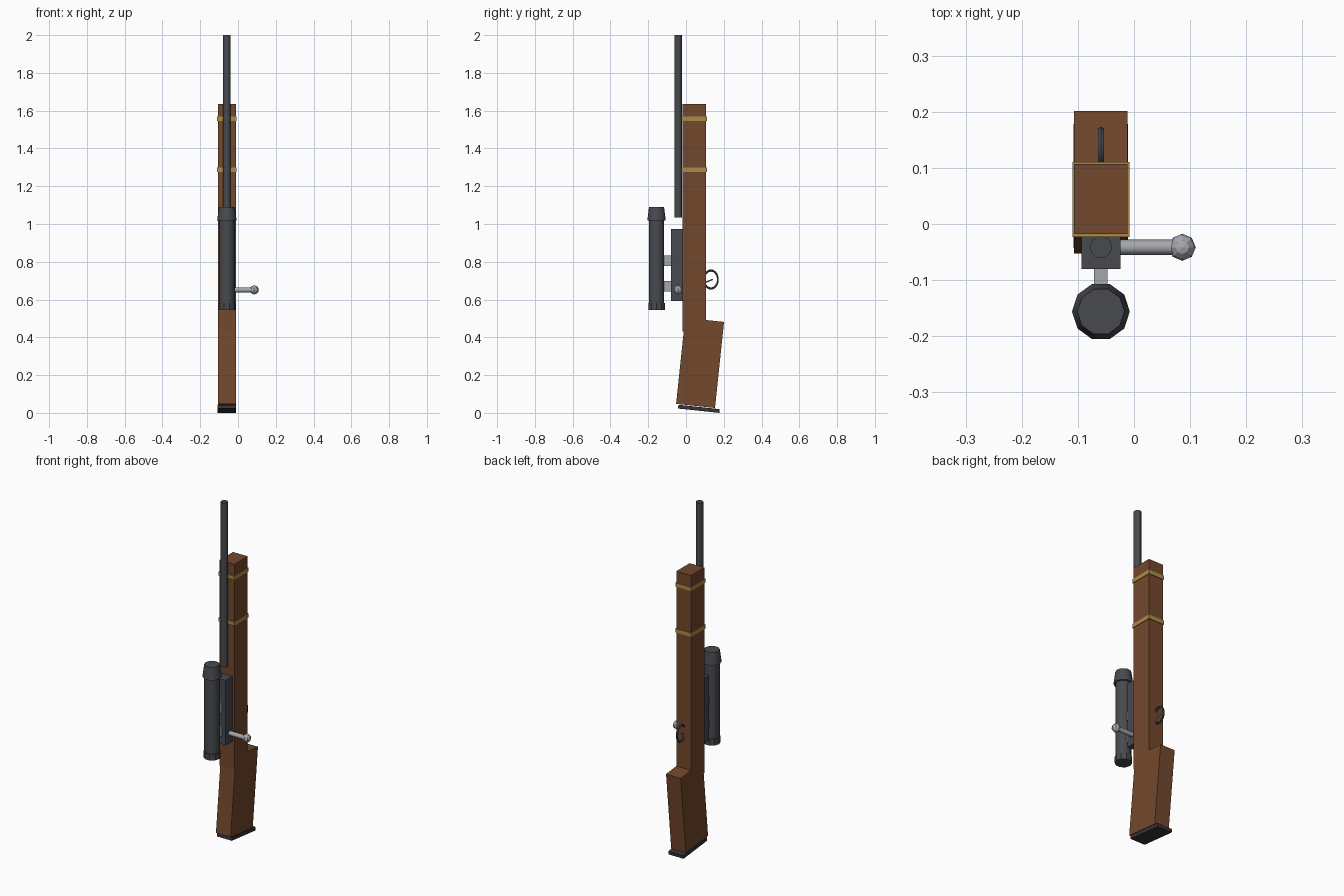
import bpy, math
from mathutils import Vector

if "Cube" in bpy.data.objects:
    bpy.data.objects.remove(bpy.data.objects["Cube"])

CX = -0.059   # centre plane of the body
BY = -0.0415  # barrel axis


def material(name, rgb):
    m = bpy.data.materials.new(name)
    m.diffuse_color = (*rgb, 1)
    m.use_nodes = True
    m.node_tree.nodes["Principled BSDF"].inputs["Base Color"].default_value = m.diffuse_color
    return m


WOOD = material("wood", (0.17, 0.065, 0.025))
STEEL = material("dark_steel", (0.065, 0.068, 0.078))
RUBBER = material("rubber", (0.035, 0.036, 0.042))
SILVER = material("silver", (0.38, 0.39, 0.42))
BRASS = material("brass", (0.42, 0.26, 0.065))


def finish(ob, name, mat, smooth=False):
    ob.name = name
    ob.data.materials.append(mat)
    if smooth:
        bpy.ops.object.shade_smooth_by_angle(angle=math.radians(40))
    return ob


def box(name, centre, size, mat, tilt=0):
    bpy.ops.mesh.primitive_cube_add(size=1, location=centre, rotation=(math.radians(tilt), 0, 0))
    ob = bpy.context.object
    ob.scale = size
    bpy.ops.object.transform_apply(location=False, rotation=False, scale=True)
    return finish(ob, name, mat)


def rod(name, a, b, r1, mat, r2=None, sides=10, smooth=True):
    a, b = Vector(a), Vector(b)
    bpy.ops.mesh.primitive_cone_add(vertices=sides, radius1=r1, radius2=r1 if r2 is None else r2,
                                    depth=(b - a).length, location=(a + b) / 2)
    ob = bpy.context.object
    ob.rotation_euler = Vector((0, 0, 1)).rotation_difference(b - a).to_euler()
    if abs((b - a).normalized().z) > 0.99:
        ob.rotation_euler.z = math.pi / 2   # put a corner on the x axis
    return finish(ob, name, mat, smooth)


# Wooden stock, angled butt and rubber pad
box("fore_stock", (CX, 0.0445, 1.0325), (0.095, 0.124, 1.205), WOOD)
box("butt", (CX, 0.0745, 0.2646), (0.095, 0.207, 0.458), WOOD, -6)
box("butt_pad", (CX, 0.068, 0.0215), (0.097, 0.22, 0.02), RUBBER, -6)

# Brass bands
for i, z in enumerate((1.288, 1.557)):
    box(f"band_{i + 1}", (CX, 0.0435, z), (0.102, 0.134, 0.023), BRASS)

# Barrel and receiver
rod("barrel", (CX, BY, 1.035), (CX, BY, 2.0), 0.02, STEEL)
box("receiver", (CX, -0.043, 0.784), (0.07, 0.074, 0.381), STEEL)

# Scope with flared front, eyepiece and mounts
SY = -0.156
rod("scope_tube", (CX, SY, 0.56), (CX, SY, 1.03), 0.042, STEEL)
rod("scope_bell", (CX, SY, 1.018), (CX, SY, 1.09), 0.0515, STEEL, r2=0.042)
rod("scope_eyepiece", (CX, SY, 0.545), (CX, SY, 0.581), 0.046, STEEL, smooth=False)
for i, z in enumerate((0.67, 0.805)):
    box(f"scope_mount_{i + 1}", (CX, -0.1, z), (0.024, 0.05, 0.054), SILVER)

# Bolt handle and knob
rod("bolt_handle", (-0.04, BY, 0.651), (0.075, BY, 0.651), 0.0135, SILVER)
bpy.ops.mesh.primitive_uv_sphere_add(segments=8, ring_count=6, radius=0.024, location=(0.086, BY, 0.651))
finish(bpy.context.object, "bolt_knob", SILVER)

# Trigger guard ring and trigger
bpy.ops.mesh.primitive_torus_add(major_segments=18, minor_segments=6, major_radius=0.048,
                                 minor_radius=0.006, location=(CX, 0.132, 0.706),
                                 rotation=(0, math.pi / 2, 0))
guard = finish(bpy.context.object, "trigger_guard", STEEL, True)
guard.scale = (1, 0.77, 1)
rod("trigger", (CX, 0.1, 0.69), (CX, 0.142, 0.707), 0.004, SILVER, sides=6)
